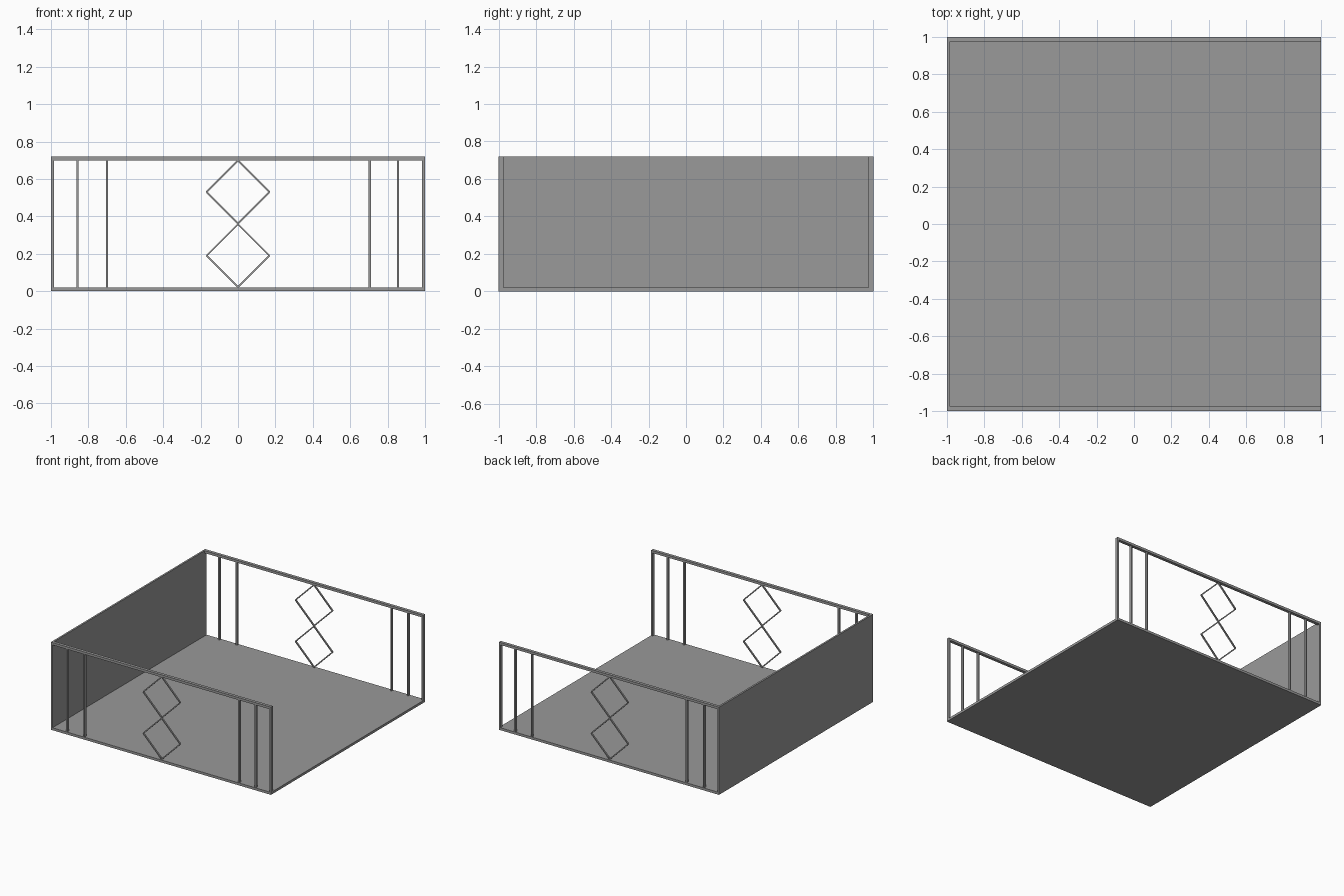
import bpy
from math import radians, sqrt

cube = bpy.data.objects.get("Cube")
if cube:
    bpy.data.objects.remove(cube, do_unlink=True)

H = 0.72        # overall height
RAIL = 0.02     # rail height and floor thickness
DEPTH = 0.025   # frame depth
WALL = 0.015    # wall and corner post thickness

grey = bpy.data.materials.new("mid_grey")
grey.use_nodes = True
colour = (0.32, 0.32, 0.32, 1)
grey.diffuse_color = colour
grey.node_tree.nodes["Principled BSDF"].inputs["Base Color"].default_value = colour


def box(name, centre, size, tilt=0):
    """Box of the given size, turned by tilt degrees about y."""
    bpy.ops.mesh.primitive_cube_add(size=1, location=centre)
    ob = bpy.context.object
    ob.name = name
    ob.scale = size
    ob.rotation_euler.y = radians(tilt)
    ob.data.materials.append(grey)
    return ob


# Floor slab and the single solid side wall
inner = 2 - 2 * DEPTH
box("floor", (0, 0, RAIL / 2), (2, inner, RAIL))
box("side_wall", (-1 + WALL / 2, 0, (H + RAIL) / 2), (WALL, inner, H - RAIL))

# Open lattice frames at the front and back
bottom, top = RAIL, H - RAIL
mid = (bottom + top) / 2
span = top - bottom
for side, sign in (("front", -1), ("back", 1)):
    y = sign * (1 - DEPTH / 2)
    box(side + "_bottom_rail", (0, y, RAIL / 2), (2, DEPTH, RAIL))
    box(side + "_top_rail", (0, y, H - RAIL / 2), (2, DEPTH, RAIL))
    for x in (-1, 1):
        box(side + "_corner_post", (x * (1 - WALL / 2), y, mid), (WALL, DEPTH, span))
    for x in (-0.858, -0.7, 0.705, 0.856):
        box(side + "_slat", (x, y, mid), (0.012, 0.02, span))
    # Two stacked diamonds, each made of four slanted bars
    half = span / 4 - 0.002
    for centre in (mid - span / 4, mid + span / 4):
        for sx in (-1, 1):
            for sz in (-1, 1):
                box(side + "_diamond_bar",
                    (sx * half / 2, y, centre + sz * half / 2),
                    (half * sqrt(2), 0.012, 0.009), sx * sz * 45)
